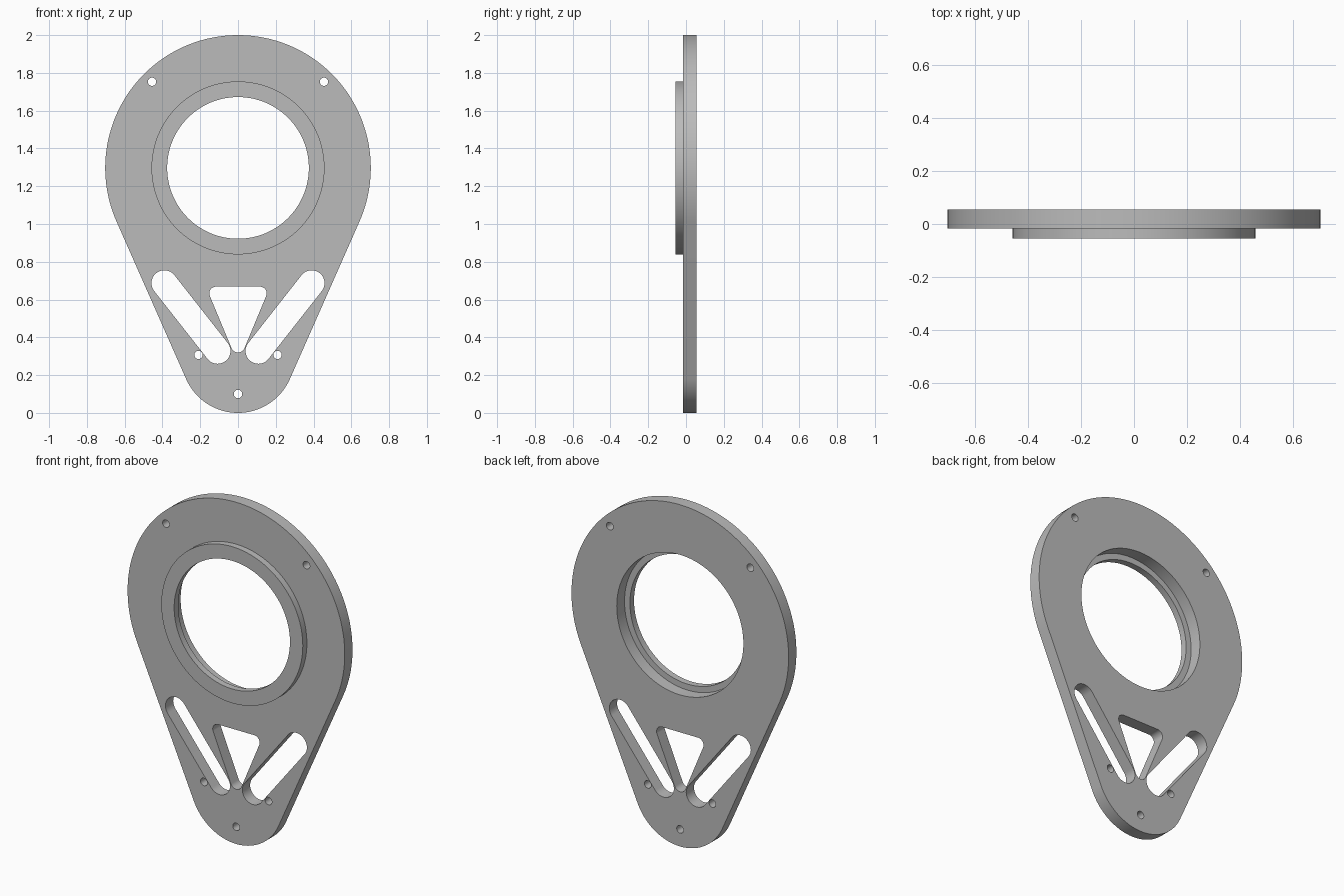
import bpy, bmesh, math
from mathutils import Vector

if "Cube" in bpy.data.objects:
    bpy.data.objects.remove(bpy.data.objects["Cube"])

grey = bpy.data.materials.new("plain grey")
grey.use_nodes = True
colour = (0.5, 0.5, 0.5, 1)
grey.diffuse_color = colour
grey.node_tree.nodes["Principled BSDF"].inputs["Base Color"].default_value = colour


def hull(circles, steps=96):
    """Outline wrapped around circles (x, z, radius) listed anticlockwise."""
    if len(circles) == 1:
        x, z, r = circles[0]
        turn = math.tau / steps
        return [(x + r * math.cos(i * turn), z + r * math.sin(i * turn)) for i in range(steps)]
    # Normal angle of the outer tangent leaving each circle
    angles = []
    for a, b in zip(circles, circles[1:] + circles[:1]):
        d = Vector((b[0] - a[0], b[1] - a[1]))
        lean = math.acos((a[2] - b[2]) / d.length)
        angles.append(math.atan2(d.y, d.x) - lean)
    points = []
    for i, (x, z, r) in enumerate(circles):
        start = angles[i - 1]
        sweep = (angles[i] - start) % math.tau
        n = max(4, round(steps * sweep / math.tau))
        for k in range(n + 1):
            t = start + sweep * k / n
            points.append((x + r * math.cos(t), z + r * math.sin(t)))
    return points


def slab(name, outlines, front, back):
    """Flat part with holes, standing upright between two depths."""
    curve = bpy.data.curves.new(name, "CURVE")
    curve.dimensions = "2D"
    curve.fill_mode = "BOTH"
    curve.extrude = (back - front) / 2
    for points in outlines:
        spline = curve.splines.new("POLY")
        spline.points.add(len(points) - 1)
        for p, (x, z) in zip(spline.points, points):
            p.co = (x, z, 0, 1)
        spline.use_cyclic_u = True
    obj = bpy.data.objects.new(name, curve)
    bpy.context.collection.objects.link(obj)
    obj.rotation_euler.x = math.pi / 2
    obj.location.y = (front + back) / 2
    bpy.ops.object.select_all(action="DESELECT")
    obj.select_set(True)
    bpy.context.view_layer.objects.active = obj
    bpy.ops.object.convert(target="MESH")
    obj = bpy.context.object
    bpy.ops.object.transform_apply(location=True, rotation=True, scale=True)

    # Join caps to walls and make normals face outwards
    bm = bmesh.new()
    bm.from_mesh(obj.data)
    bmesh.ops.remove_doubles(bm, verts=bm.verts, dist=0.0002)
    bmesh.ops.recalc_face_normals(bm, faces=bm.faces)
    bm.to_mesh(obj.data)
    bm.free()
    obj.data.materials.clear()
    obj.data.materials.append(grey)
    bpy.ops.object.shade_smooth_by_angle(angle=math.radians(30))
    return obj


centre, step_y = 1.297, -0.017

# Teardrop plate with bore, bolt holes, slots and rounded triangle
outlines = [
    hull([(0, 0.3, 0.3), (0, centre, 0.703)], 160),
    hull([(0, centre, 0.41)], 128),
    hull([(0, 0.1, 0.022)], 32),
    hull([(0, 0.357, 0.037), (0.117, 0.633, 0.035), (-0.117, 0.633, 0.035)], 64),
]
for side in (-1, 1):
    outlines.append(hull([(side * 0.455, 1.753, 0.022)], 32))
    outlines.append(hull([(side * 0.209, 0.307, 0.022)], 32))
    outlines.append(hull([(side * 0.108, 0.328, 0.068), (side * 0.39, 0.687, 0.068)], 64))
slab("plate", outlines, step_y, 0.055)

# Raised front collar, whose smaller bore leaves a lip inside
slab("collar", [hull([(0, centre, r)], 128) for r in (0.458, 0.375)], -0.055, step_y)
